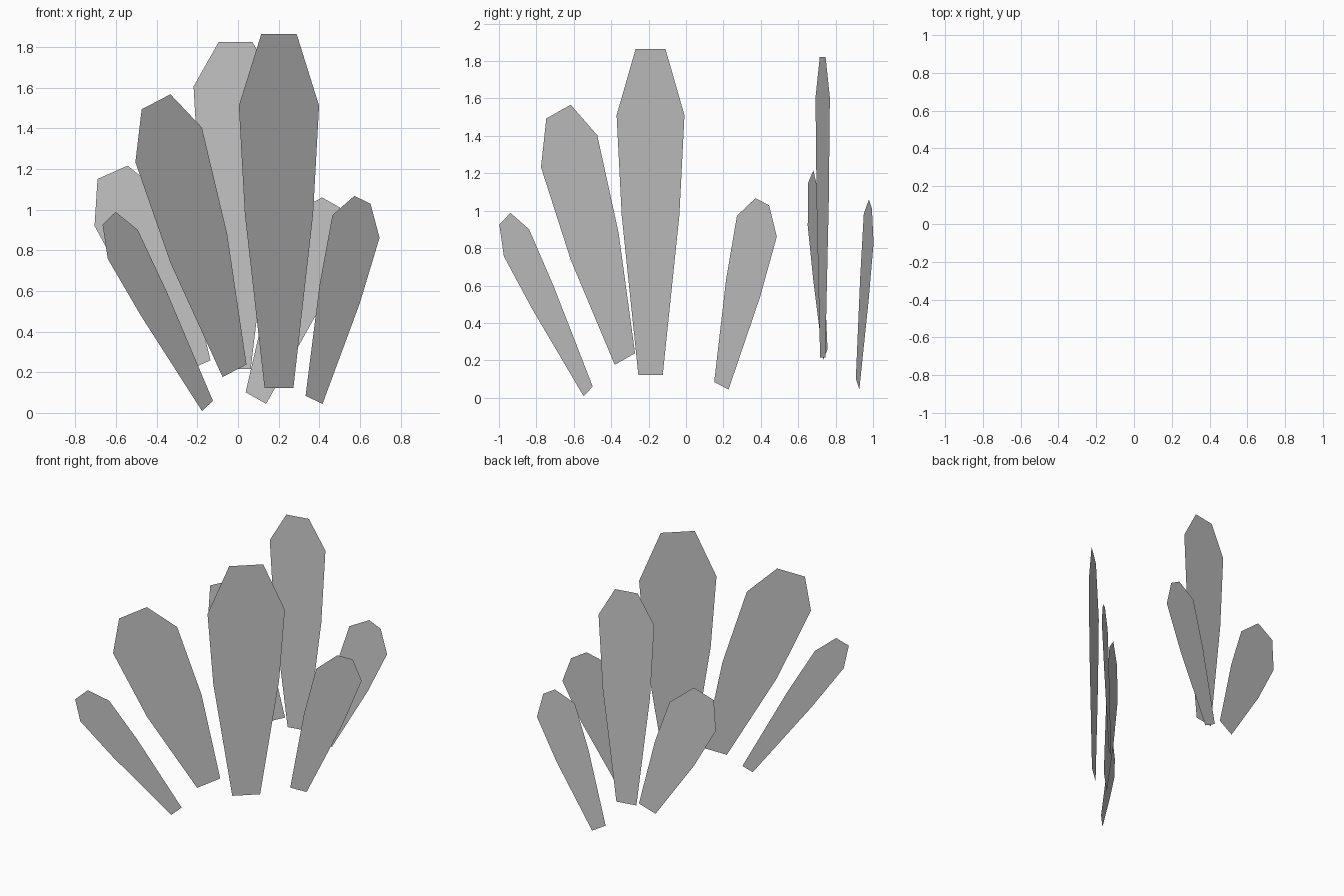
import bpy
import math

if "Cube" in bpy.data.objects:
    bpy.data.objects.remove(bpy.data.objects["Cube"])


def leaf(name, slope, y0, base, tip, mid, shoulder, half_w, tip_w, tilt):
    """Flat upright eight-sided leaf card lying in the plane y = slope * x + y0."""
    t = math.radians(tilt)
    across = math.cos(t) / math.hypot(1, slope)
    rise = math.sin(t)
    # position along the stem and half width at base, middle, shoulder and tip
    rows = [(0, 0.36 * half_w), (mid, 0.85 * half_w), (shoulder, half_w), (1, tip_w)]
    left, right = [], []
    for f, w in rows:
        cx = base[0] + f * (tip[0] - base[0])
        cz = base[1] + f * (tip[1] - base[1])
        for side, s in ((left, -1), (right, 1)):
            x = cx + s * w * across
            side.append((x, slope * x + y0, cz + s * w * rise))
    # quad strip from base to tip
    n = len(rows)
    faces = [(i, n + i, n + i + 1, i + 1) for i in range(n - 1)]
    mesh = bpy.data.meshes.new(name)
    mesh.from_pydata(left + right, [], faces)
    mesh.update()
    obj = bpy.data.objects.new(name, mesh)
    bpy.context.collection.objects.link(obj)
    return obj


# front clump: four leaves in diagonal planes
F = 0.92
leaf("front_leaf_outer_left", F, -0.385, (-0.15, 0.034), (-0.634, 0.957), 0.545, 0.861, 0.123, 0.054, 35.7)
leaf("front_leaf_left", F, -0.311, (-0.017, 0.207), (-0.403, 1.53), 0.455, 0.84, 0.238, 0.103, 21)
leaf("front_leaf_tall", F, -0.375, (0.2015, 0.123), (0.2015, 1.864), 0.49, 0.797, 0.268, 0.118, 0)
leaf("front_leaf_right", F, -0.155, (0.374, 0.064), (0.612, 1.048), 0.53, 0.867, 0.167, 0.057, -19.5)

# back clump: three leaves in nearly frontal planes
B = 0.186
leaf("back_leaf_tall", B, 0.733, (-0.012, 0.215), (-0.012, 1.823), 0.52, 0.865, 0.21, 0.085, 0)
leaf("back_leaf_left", B, 0.782, (-0.197, 0.231), (-0.617, 1.183), 0.485, 0.803, 0.19, 0.082, 23.5)
leaf("back_leaf_right", B, 0.901, (0.088, 0.073), (0.457, 1.035), 0.53, 0.865, 0.163, 0.05, -29)
